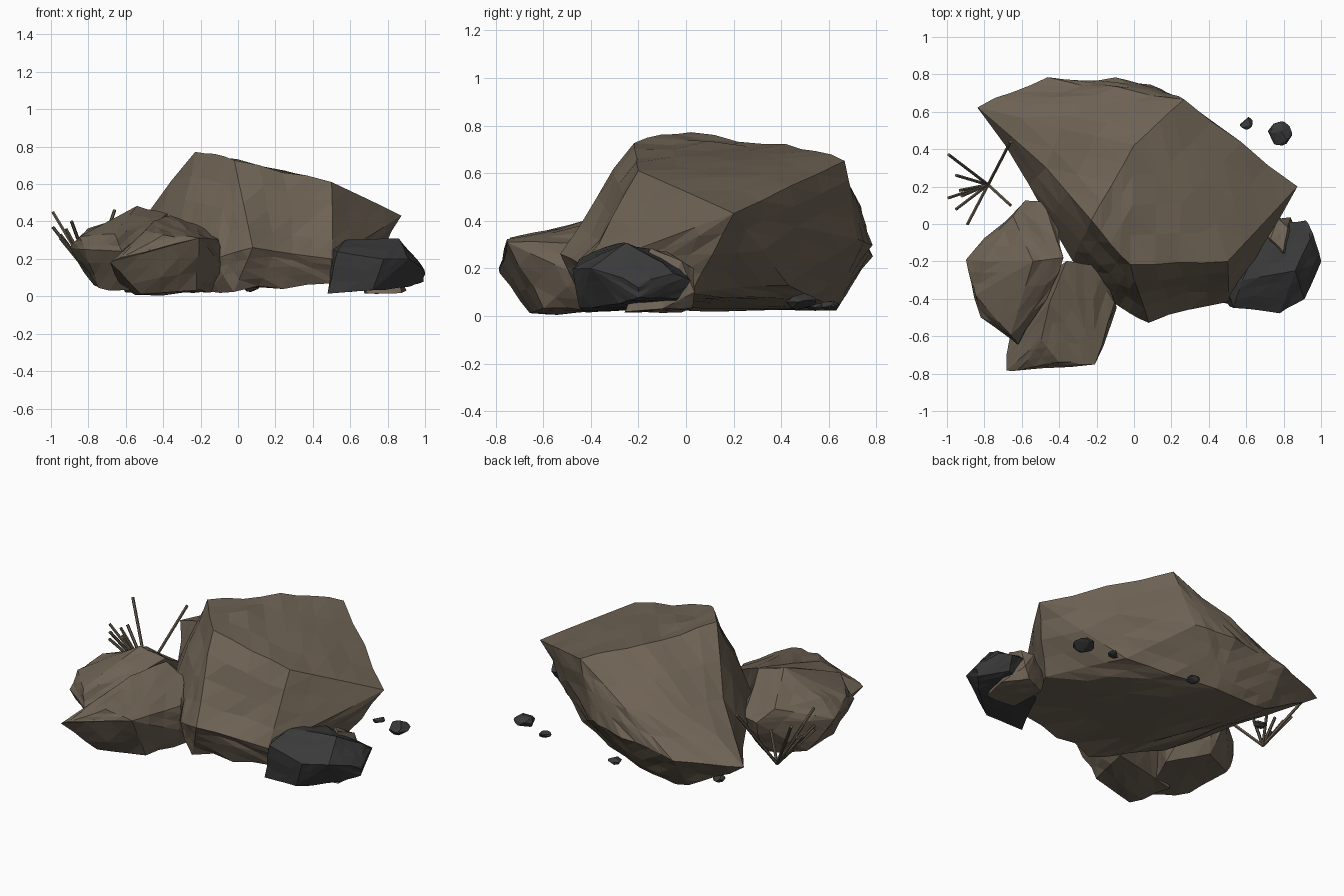
import bpy, bmesh, random
from mathutils import Vector, noise

random.seed(4)


def material(name, rgb):
    m = bpy.data.materials.new(name)
    m.diffuse_color = (*rgb, 1)
    return m


BROWN = material("brown_stone", (0.155, 0.122, 0.088))
DARK = material("dark_stone", (0.042, 0.042, 0.043))
TWIG = material("dry_twig", (0.15, 0.12, 0.085))


def finish(bm, name, mat):
    bmesh.ops.recalc_face_normals(bm, faces=bm.faces)
    me = bpy.data.meshes.new(name)
    bm.to_mesh(me)
    bm.free()
    me.materials.append(mat)
    ob = bpy.data.objects.new(name, me)
    bpy.context.collection.objects.link(ob)
    return ob


def rock(name, corners, mat, cuts=2, rough=0.015, dents=()):
    """Hull of a few corner points, subdivided, chipped into facets and dented."""
    bm = bmesh.new()
    for c in corners:
        bm.verts.new(c)
    hull = bmesh.ops.convex_hull(bm, input=bm.verts[:])
    loose = {v for v in hull["geom_interior"] + hull["geom_unused"]
             if isinstance(v, bmesh.types.BMVert)}
    if loose:
        bmesh.ops.delete(bm, geom=list(loose), context='VERTS')
    original = set(bm.verts)
    if cuts:
        bmesh.ops.subdivide_edges(bm, edges=bm.edges[:], cuts=cuts, use_grid_fill=True)
        bmesh.ops.triangulate(bm, faces=bm.faces[:])
        bm.normal_update()
        for v in bm.verts:
            if v not in original:
                v.co += v.normal * rough * (noise.noise(v.co * 5) + random.uniform(-0.4, 0.4))
                for centre, radius, push in dents:
                    fade = 1 - (v.co - Vector(centre)).length / radius
                    if fade > 0:
                        v.co += Vector(push) * fade
                v.co.z = max(v.co.z, 0.005)
    return finish(bm, name, mat)


# Large slanted boulder, hollowed a little on its left and front faces
rock("main_boulder", [
    (-0.23, 0.02, 0.775), (-0.02, -0.22, 0.73), (0.5, -0.2, 0.61), (0.87, 0.2, 0.43),
    (0.27, 0.67, 0.655), (0.0, 0.42, 0.72), (-0.83, 0.62, 0.25), (-0.46, 0.78, 0.25),
    (-0.1, 0.77, 0.3), (0.15, 0.73, 0.32), (0.08, -0.52, 0.26), (0.25, -0.44, 0.2),
    (0.5, -0.42, 0.2), (-0.13, -0.41, 0.2), (-0.33, -0.2, 0.25),
    (-0.02, -0.42, 0.03), (0.5, -0.36, 0.07), (0.67, 0.02, 0.1), (0.42, 0.43, 0.13),
    (-0.1, 0.61, 0.04), (-0.46, 0.63, 0.03), (-0.3, -0.1, 0.03)],
    BROWN, cuts=3, rough=0.018,
    dents=[((-0.52, 0.33, 0.5), 0.35, (0.06, -0.02, -0.05)),
           ((0.28, -0.38, 0.36), 0.26, (0, 0.06, -0.01))])

# Two smaller boulders on the left
rock("left_boulder", [
    (-0.9, -0.19, 0.26), (-0.85, -0.38, 0.32), (-0.8, -0.2, 0.36), (-0.54, -0.2, 0.48),
    (-0.65, 0.05, 0.35), (-0.58, 0.13, 0.27), (-0.48, 0.11, 0.28), (-0.41, 0.04, 0.25),
    (-0.38, -0.18, 0.44), (-0.47, -0.4, 0.37), (-0.62, -0.65, 0.24), (-0.66, -0.6, 0.34),
    (-0.82, -0.5, 0.25), (-0.75, -0.4, 0.04), (-0.77, -0.1, 0.06), (-0.55, 0.02, 0.04),
    (-0.4, -0.2, 0.03), (-0.55, -0.55, 0.03)], BROWN)
rock("front_boulder", [
    (-0.68, -0.78, 0.18), (-0.6, -0.78, 0.22), (-0.4, -0.74, 0.33), (-0.21, -0.75, 0.31),
    (-0.1, -0.42, 0.31), (-0.09, -0.45, 0.17), (-0.15, -0.25, 0.3), (-0.22, -0.22, 0.38),
    (-0.36, -0.2, 0.43), (-0.45, -0.42, 0.4), (-0.5, -0.62, 0.36), (-0.67, -0.66, 0.17),
    (-0.22, -0.6, 0.03), (-0.52, -0.66, 0.005), (-0.6, -0.4, 0.02), (-0.15, -0.3, 0.03)],
    BROWN)

# Dark stone on the right with a brown stone tucked behind it
rock("dark_stone", [
    (0.78, 0.0, 0.17), (0.92, 0.02, 0.15), (0.96, -0.05, 0.18), (1.0, -0.2, 0.14),
    (0.99, -0.2, 0.08), (0.91, -0.4, 0.2), (0.78, -0.48, 0.2), (0.53, -0.45, 0.24),
    (0.5, -0.34, 0.25), (0.58, -0.3, 0.3), (0.86, -0.25, 0.305), (0.68, -0.1, 0.27),
    (0.93, -0.1, 0.22), (0.48, -0.42, 0.015), (0.72, -0.45, 0.03), (0.92, -0.28, 0.05),
    (0.63, -0.12, 0.03), (0.9, -0.03, 0.07)], DARK, rough=0.01)
rock("tucked_stone", [
    (0.77, 0.03, 0.2), (0.82, -0.02, 0.23), (0.8, -0.15, 0.29), (0.73, -0.08, 0.27),
    (0.65, -0.02, 0.12), (0.84, 0.04, 0.1), (0.9, -0.1, 0.03), (0.88, -0.26, 0.015),
    (0.68, -0.25, 0.015), (0.68, -0.02, 0.02), (0.8, 0.03, 0.03)], BROWN, rough=0.008)

# Scattered pebbles
for i, (x, y, r) in enumerate([(0.78, 0.485, 0.066), (0.6, 0.54, 0.036),
                               (0.07, 0.605, 0.04), (-0.55, 0.46, 0.038)]):
    pts = []
    for _ in range(28):
        d = Vector([random.gauss(0, 1) for _ in range(3)]).normalized() * r
        pts.append((x + d.x, y + d.y, 0.02 + r * 0.6 + d.z * 0.55))
    rock(f"pebble_{i + 1}", pts, DARK, cuts=0)

# Dry twigs fanning out from one root
root = Vector((-0.78, 0.21, 0.1))
tips = [(-0.99, 0.37, 0.45), (-0.95, 0.26, 0.33), (-0.99, 0.14, 0.37), (-0.95, 0.08, 0.31),
        (-0.89, 0.0, 0.4), (-0.93, 0.18, 0.3), (-0.66, 0.1, 0.24), (-0.66, 0.44, 0.46),
        (-0.92, 0.15, 0.36)]
for i, tip in enumerate(tips):
    d = Vector(tip) - root
    bm = bmesh.new()
    bmesh.ops.create_cone(bm, cap_ends=True, segments=6, radius1=0.009, radius2=0.009,
                          depth=d.length)
    bmesh.ops.rotate(bm, verts=bm.verts, matrix=d.to_track_quat('Z', 'Y').to_matrix())
    bmesh.ops.translate(bm, verts=bm.verts, vec=root + d / 2)
    finish(bm, f"twig_{i + 1}", TWIG)
